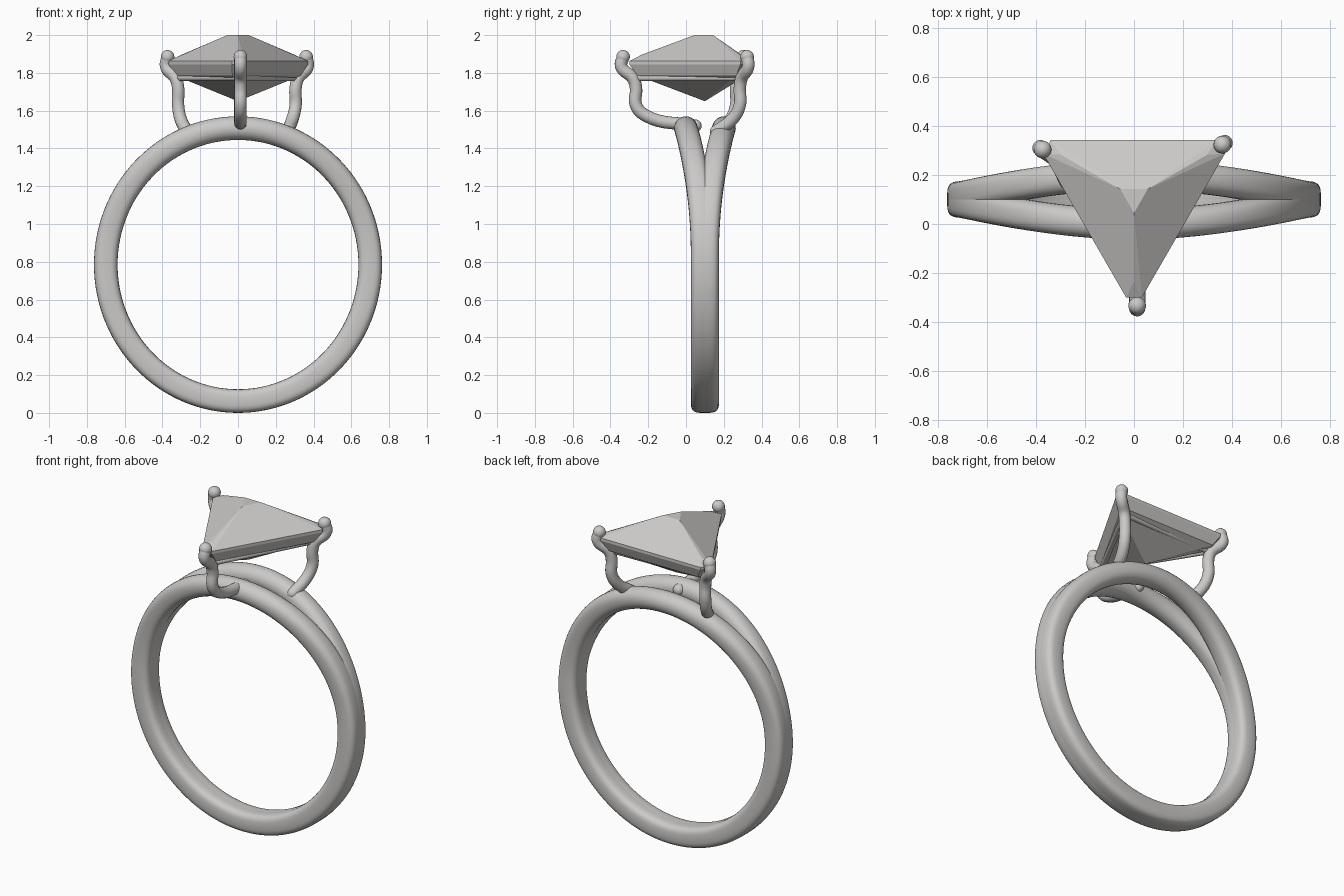
import bpy, bmesh
from math import sin, cos, pi, radians, copysign
from mathutils import Vector

cube = bpy.data.objects.get("Cube")
if cube:
    bpy.data.objects.remove(cube, do_unlink=True)

# One pale metal grey for everything
grey = bpy.data.materials.new("pale_grey")
grey.use_nodes = True
colour = (0.6, 0.59, 0.575, 1)
grey.diffuse_color = colour
grey.node_tree.nodes["Principled BSDF"].inputs["Base Color"].default_value = colour


def select_only(obj):
    bpy.ops.object.select_all(action='DESELECT')
    obj.select_set(True)
    bpy.context.view_layer.objects.active = obj


def finish(bm, name, smooth=True):
    bmesh.ops.recalc_face_normals(bm, faces=bm.faces)
    mesh = bpy.data.meshes.new(name)
    bm.to_mesh(mesh)
    bm.free()
    mesh.materials.append(grey)
    obj = bpy.data.objects.new(name, mesh)
    bpy.context.collection.objects.link(obj)
    if smooth:
        select_only(obj)
        bpy.ops.object.shade_smooth_by_angle(angle=radians(50))
    return obj


# Split band: two strands that merge low down and part towards the top
MID_Y, MID_Z, RX, RZ, TUBE = 0.1, 0.785, 0.70, 0.7225, 0.0625


def band_strand(name, side, steps=120, sides=28):
    bm = bmesh.new()
    rings = []
    for i in range(steps):
        a = 2 * pi * i / steps - pi
        t = max(0, 1 - abs(a) / radians(85))
        s = t * t * (3 - 2 * t)
        y = MID_Y + side * (0.012 + 0.089 * s)
        power = 2 / (2 + 1.2 * (1 - s))      # squarer section where merged
        ring = []
        for j in range(sides):
            b = 2 * pi * j / sides
            r = TUBE * copysign(abs(cos(b)) ** power, cos(b))
            w = TUBE * copysign(abs(sin(b)) ** power, sin(b))
            ring.append(bm.verts.new(((RX + r) * sin(a), y + w,
                                      MID_Z + (RZ + r) * cos(a))))
        rings.append(ring)
    for i in range(steps):
        p, q = rings[i], rings[(i + 1) % steps]
        for j in range(sides):
            k = (j + 1) % sides
            bm.faces.new((p[j], p[k], q[k], q[j]))
    return finish(bm, name)


band_strand("front_band_strand", -1)
band_strand("back_band_strand", 1)


# Round wires for the setting
def wire(name, points, radius, handle='AUTO'):
    curve = bpy.data.curves.new(name, 'CURVE')
    curve.dimensions = '3D'
    curve.bevel_depth = radius
    curve.bevel_resolution = 6
    curve.resolution_u = 8
    curve.use_fill_caps = True
    spline = curve.splines.new('BEZIER')
    spline.bezier_points.add(len(points) - 1)
    for bp, co in zip(spline.bezier_points, points):
        bp.co = co
        bp.handle_left_type = bp.handle_right_type = handle
    curve.materials.append(grey)
    obj = bpy.data.objects.new(name, curve)
    bpy.context.collection.objects.link(obj)
    select_only(obj)
    bpy.ops.object.convert(target='MESH')
    bpy.ops.object.shade_smooth_by_angle(angle=radians(50))


def bead(name, centre, radius):
    bm = bmesh.new()
    bmesh.ops.create_uvsphere(bm, u_segments=20, v_segments=12, radius=radius)
    bmesh.ops.translate(bm, verts=bm.verts, vec=Vector(centre))
    finish(bm, name)


# Each prong: corner post position, outward direction, foot points on the band
prongs = {
    "front": ((0.013, -0.265), (0, -1), [(0.013, -0.215, 1.575), (0.013, 0.05, 1.52)]),
    "back_right": ((-0.317, 0.265), (-0.82, 0.57), [(-0.305, 0.24, 1.56), (-0.27, 0.17, 1.49)]),
    "back_left": ((0.305, 0.285), (0.82, 0.57), [(0.29, 0.25, 1.56), (0.26, 0.16, 1.49)]),
}
for name, ((x, y), (dx, dy), foot) in prongs.items():
    def out(d, z):
        return (x + dx * d, y + dy * d, z)
    tip = out(0.068, 1.885)
    path = [tip, out(0.078, 1.835), out(0.015, 1.77), out(0, 1.72), out(0, 1.63)] + foot
    wire(name + "_prong", path, 0.033)
    bead(name + "_prong_tip", tip, 0.036)
    bead(name + "_prong_foot", foot[-1], 0.033)

# Thin rails linking the posts under the stone
posts = [p[0] for p in prongs.values()]
for i, name in enumerate(("right_rail", "back_rail", "left_rail")):
    ends = [(*posts[i], 1.773), (*posts[(i + 1) % 3], 1.773)]
    wire(name, ends, 0.016, 'VECTOR')

# Triangular faceted stone with clipped corners
CENTRE = Vector((0, 0.11, 0))


def corner_points(dist, half_width, z):
    pts = []
    for k in range(3):
        a = radians(-90 + 120 * k)
        along = Vector((cos(a), sin(a), 0)) * dist
        across = Vector((-sin(a), cos(a), 0)) * half_width
        for sign in ((1, -1) if half_width else (1,)):
            pts.append(CENTRE + along + across * sign + Vector((0, 0, z)))
    return pts


bm = bmesh.new()
layers = [(0.065, 0, 2.0), (0.345, 0, 1.896), (0.41, 0.032, 1.862),
          (0.41, 0.032, 1.845), (0.365, 0.03, 1.785)]
for layer in layers:
    for co in corner_points(*layer):
        bm.verts.new(co)
bm.verts.new((0, 0.1, 1.65))
bmesh.ops.convex_hull(bm, input=bm.verts)
bmesh.ops.dissolve_limit(bm, angle_limit=radians(2), verts=bm.verts, edges=bm.edges)
finish(bm, "stone", smooth=False)
